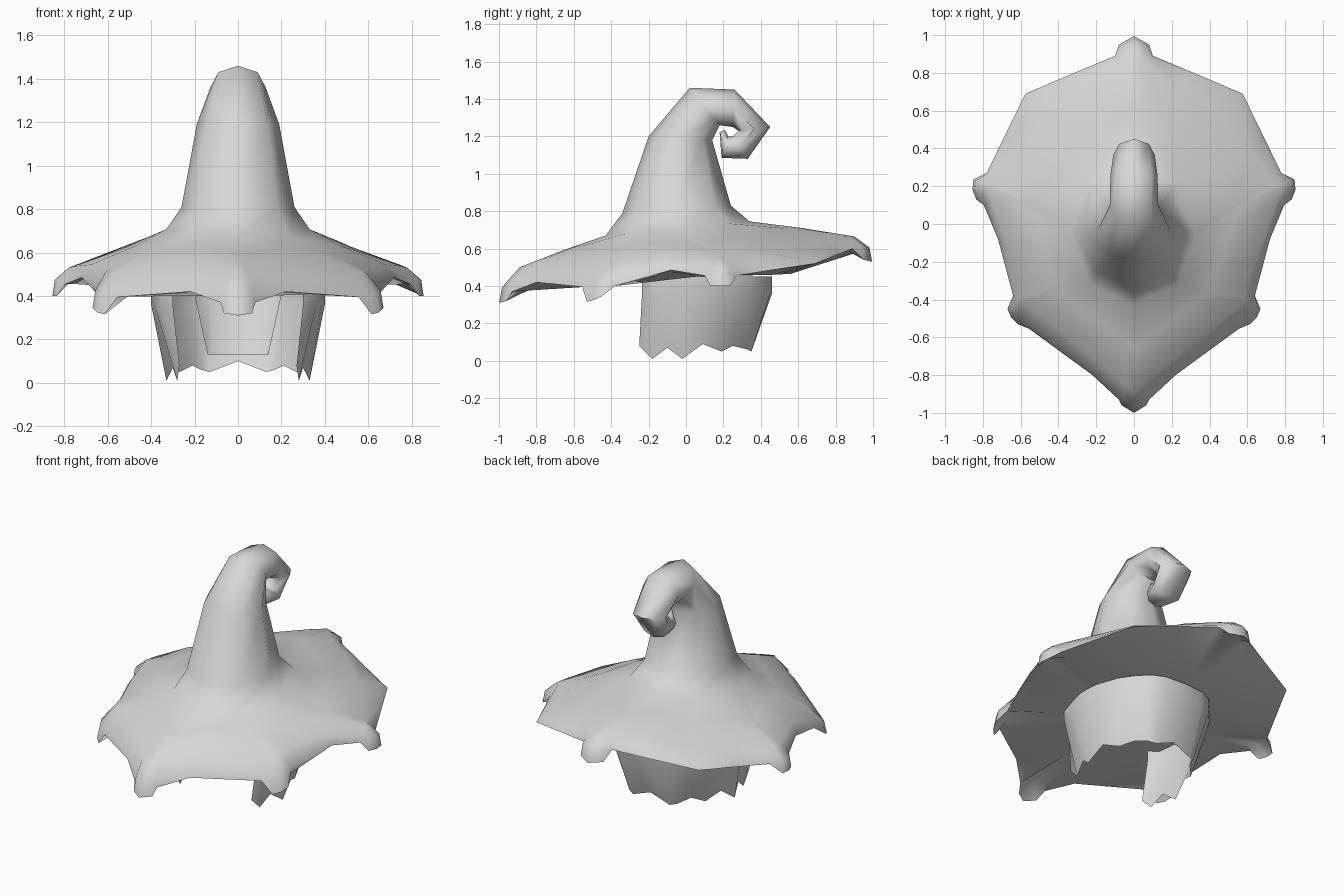
import bpy, bmesh, math
from mathutils import Vector

if "Cube" in bpy.data.objects:
    bpy.data.objects.remove(bpy.data.objects["Cube"])

grey = bpy.data.materials.new("plain grey")
grey.diffuse_color = (0.68, 0.68, 0.68, 1)
grey.use_nodes = True
grey.node_tree.nodes["Principled BSDF"].inputs["Base Color"].default_value = grey.diffuse_color


def finish(name, bm, angle):
    """Turn a bmesh into a smooth-shaded grey object."""
    bmesh.ops.recalc_face_normals(bm, faces=bm.faces)
    me = bpy.data.meshes.new(name)
    bm.to_mesh(me)
    bm.free()
    me.materials.append(grey)
    ob = bpy.data.objects.new(name, me)
    bpy.context.collection.objects.link(ob)
    bpy.ops.object.select_all(action='DESELECT')
    ob.select_set(True)
    bpy.context.view_layer.objects.active = ob
    bpy.ops.object.shade_smooth_by_angle(angle=math.radians(angle))


def skin(bm, rows, closed):
    """Bridge rows of equal length; returns the rows as vertices."""
    vr = [[bm.verts.new(p) for p in r] for r in rows]
    n = len(rows[0])
    for a, b in zip(vr, vr[1:]):
        for i in range(n if closed else n - 1):
            j = (i + 1) % n
            bm.faces.new((a[i], a[j], b[j], b[i]))
    return vr


def cap(bm, row, point):
    c = bm.verts.new(point)
    for i, v in enumerate(row):
        bm.faces.new((v, row[(i + 1) % len(row)], c))


def mirror_x(p):
    return Vector((-p[0], p[1], p[2]))


def section(oy, oz, iy, iz, w):
    """Eight-sided cross-section from its outer and inner point and half width."""
    o, i = Vector((0, oy, oz)), Vector((0, iy, iz))
    c, h = (o + i) / 2, (o - i) / 2
    return [c + h * math.cos(k * math.pi / 4) + Vector((w * math.sin(k * math.pi / 4), 0, 0))
            for k in range(8)]


def along(ring, t):
    k = min(int(t), 3)
    return ring[k].lerp(ring[k + 1], t - k)


def rounded(ring, t):
    """Like along, but lifted between the spokes so the brim stays round."""
    return along(ring, t) + Vector((0, 0, .025 * abs(math.sin(math.pi * t))))


def full(half):
    return half + [mirror_x(p) for p in half[-2:0:-1]]


# Crown: bent cone curling over into a spiral tip
crown = [section(*s) for s in (
    (-.43, .67, .34, .745, .33), (-.34, .79, .24, .83, .26),
    (-.20, 1.20, .14, 1.18, .19), (.02, 1.46, .18, 1.26, .128),
    (.26, 1.45, .25, 1.25, .125), (.45, 1.25, .28, 1.23, .11),
    (.33, 1.08, .25, 1.20, .10), (.19, 1.085, .225, 1.20, .075),
    (.18, 1.22, .21, 1.23, .035))]

# Brim edge: spokes 0 (front) to 4 (back), points given as (spoke, x, y, z)
edge = [(0, 0, -1, .31), (.08, .065, -.96, .32), (.15, .08, -.93, .37),
        (.4, .22, -.80, .42), (.85, .555, -.555, .395), (.94, .615, -.53, .315),
        (1, .65, -.495, .325), (1.06, .67, -.45, .345), (1.15, .64, -.38, .40),
        (1.5, .72, -.08, .485), (1.88, .795, .10, .455), (1.95, .835, .13, .40),
        (2, .855, .18, .40), (2.05, .85, .235, .40), (2.12, .78, .27, .455),
        (2.5, .69, .455, .485), (3, .575, .69, .52), (3.5, .30, .807, .567),
        (3.85, .10, .89, .60), (3.92, .08, .95, .54), (4, 0, .995, .53)]
shoulder = [Vector(p) for p in ((0, -.89, .50), (.57, -.42, .51), (.78, .19, .53),
                                (.46, .56, .58), (0, .90, .665))]
middle = [Vector(p) for p in ((0, -.66, .59), (.40, -.36, .60), (.55, .08, .61),
                              (.34, .40, .66), (0, .62, .71))]
under = [Vector(p) for p in ((0, -.55, .395), (.38, -.30, .41), (.50, .10, .455),
                             (.38, .46, .46), (0, .56, .465))]
ts = [e[0] for e in edge]
rim = [Vector(e[1:]) for e in edge]
fold, lip = [], []
for t, p in zip(ts, rim):
    tip = abs(t - round(t)) < .09 and round(t) != 3   # hanging flap corners
    fold.append(rounded(shoulder, t).lerp(p, .85) + Vector((0, 0, .055 if tip else .01)))
    lip.append(p.lerp(along(under, t), .2) + Vector((0, 0, .06 if tip else 0)))

bm = bmesh.new()
cv = skin(bm, crown, True)
cap(bm, cv[-1], (0, .205, 1.235))
bv = skin(bm, [full([rounded(middle, t) for t in ts]),
               full([rounded(shoulder, t) for t in ts]), full(fold), full(rim),
               full(lip), full([along(under, t) for t in ts])], True)
cap(bm, bv[-1], (0, .05, .45))
# Join the crown foot to the brim, a fan of triangles and a quad per spoke
count = len(bv[0])
spokes = [ts.index(k) for k in range(5)]
spokes += [count - s for s in spokes[3:0:-1]] + [count]
for k in range(8):
    a, b = cv[0][k], cv[0][(k + 1) % 8]
    outer = [bv[0][i % count] for i in range(spokes[k], spokes[k + 1] + 1)]
    mid = len(outer) // 2
    for i, (p, q) in enumerate(zip(outer, outer[1:])):
        bm.faces.new((a if i < mid else b, p, q))
    bm.faces.new((a, outer[mid], b))
finish("hat", bm, 65)

# Hair: curtain open at the front, (top x, top y, bottom x, bottom y, bottom z)
locks = [(.30, -.235, .27, -.25, .08), (.36, -.20, .28, -.18, .01),
         (.385, -.10, .30, -.10, .07), (.40, 0, .33, -.02, .01),
         (.385, .13, .31, .09, .09), (.34, .26, .27, .19, .05),
         (.285, .34, .21, .25, .08), (.22, .41, .17, .33, .06),
         (.14, .45, .13, .35, .05), (0, .46, 0, .36, .10)]


def sheet(half):
    return half + [mirror_x(p) for p in half[-2::-1]]


bm = bmesh.new()
skin(bm, [sheet([Vector((a, b, .45)) for a, b, *_ in locks]),
          sheet([Vector((a, b, .36)) for a, b, *_ in locks]),
          sheet([Vector(l[2:]) for l in locks])], False)
finish("hair", bm, 40)

# Shorter inner layer of hair at the back
inner = [(.21, .34, .14, .26), (.13, .39, .12, .30), (0, .40, 0, .31)]
bm = bmesh.new()
skin(bm, [sheet([Vector((a, b, .45)) for a, b, _, _ in inner]),
          sheet([Vector((c, d, .13)) for _, _, c, d in inner])], False)
finish("inner_hair", bm, 40)
